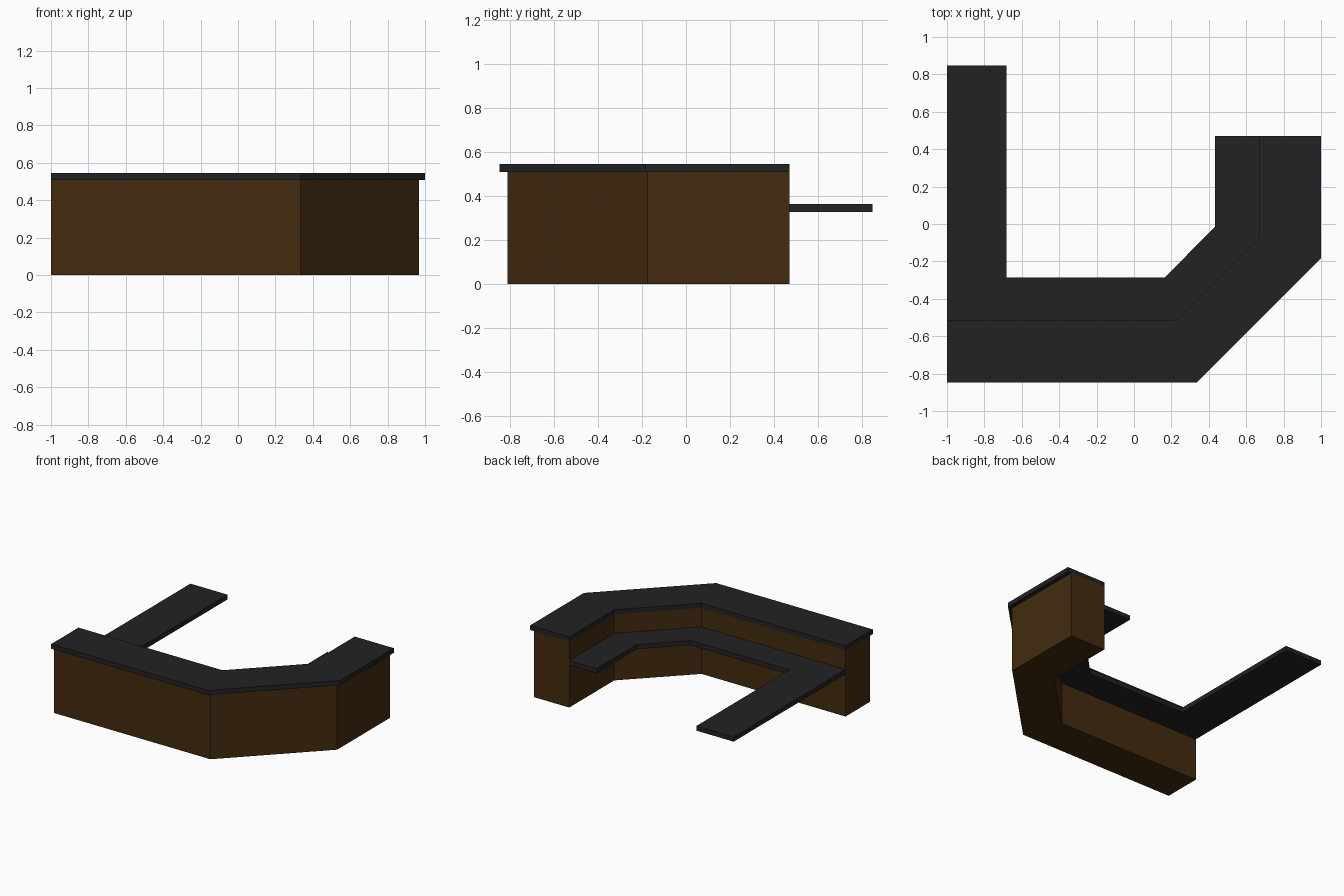
import bpy
import bmesh

if "Cube" in bpy.data.objects:
    bpy.data.objects.remove(bpy.data.objects["Cube"])


def material(name, rgb):
    m = bpy.data.materials.new(name)
    m.diffuse_color = (*rgb, 1.0)
    m.use_nodes = True
    m.node_tree.nodes["Principled BSDF"].inputs["Base Color"].default_value = m.diffuse_color
    return m


def slab(name, outline, z0, z1, mat):
    """Extrude a counter-clockwise plan outline between two heights."""
    bm = bmesh.new()
    base = bm.faces.new([bm.verts.new((x, y, z0)) for x, y in outline])
    top = bmesh.ops.extrude_face_region(bm, geom=[base], use_keep_orig=True)
    verts = [v for v in top["geom"] if isinstance(v, bmesh.types.BMVert)]
    bmesh.ops.translate(bm, verts=verts, vec=(0, 0, z1 - z0))
    bmesh.ops.recalc_face_normals(bm, faces=bm.faces[:])
    me = bpy.data.meshes.new(name)
    bm.to_mesh(me)
    bm.free()
    me.materials.append(mat)
    ob = bpy.data.objects.new(name, me)
    bpy.context.collection.objects.link(ob)
    return ob


wood = material("dark brown wood", (0.056, 0.024, 0.0045))
black = material("black countertop", (0.016, 0.016, 0.016))

# Line shared by the wall's inner side, the counter's inner edge and the desk's back
inner = [(0.667, 0.47), (0.667, -0.078), (0.229, -0.516), (-1.0, -0.516)]

# Angled reception wall
slab("counter_wall",
     [(-1.0, -0.813), (0.334, -0.813), (0.969, -0.175), (0.969, 0.47)] + inner,
     0.0, 0.509, wood)

# Raised counter, overhanging the front
slab("upper_counter",
     [(-1.0, -0.848), (0.336, -0.848), (1.0, -0.184), (1.0, 0.47)] + inner,
     0.509, 0.545, black)

# Lower work desk with its long side return
slab("work_desk",
     [(-1.0, 0.848), (-1.0, -0.516), (0.229, -0.516), (0.667, -0.078),
      (0.667, 0.47), (0.433, 0.47), (0.433, -0.015), (0.164, -0.286),
      (-0.682, -0.286), (-0.682, 0.848)],
     0.327, 0.363, black)
